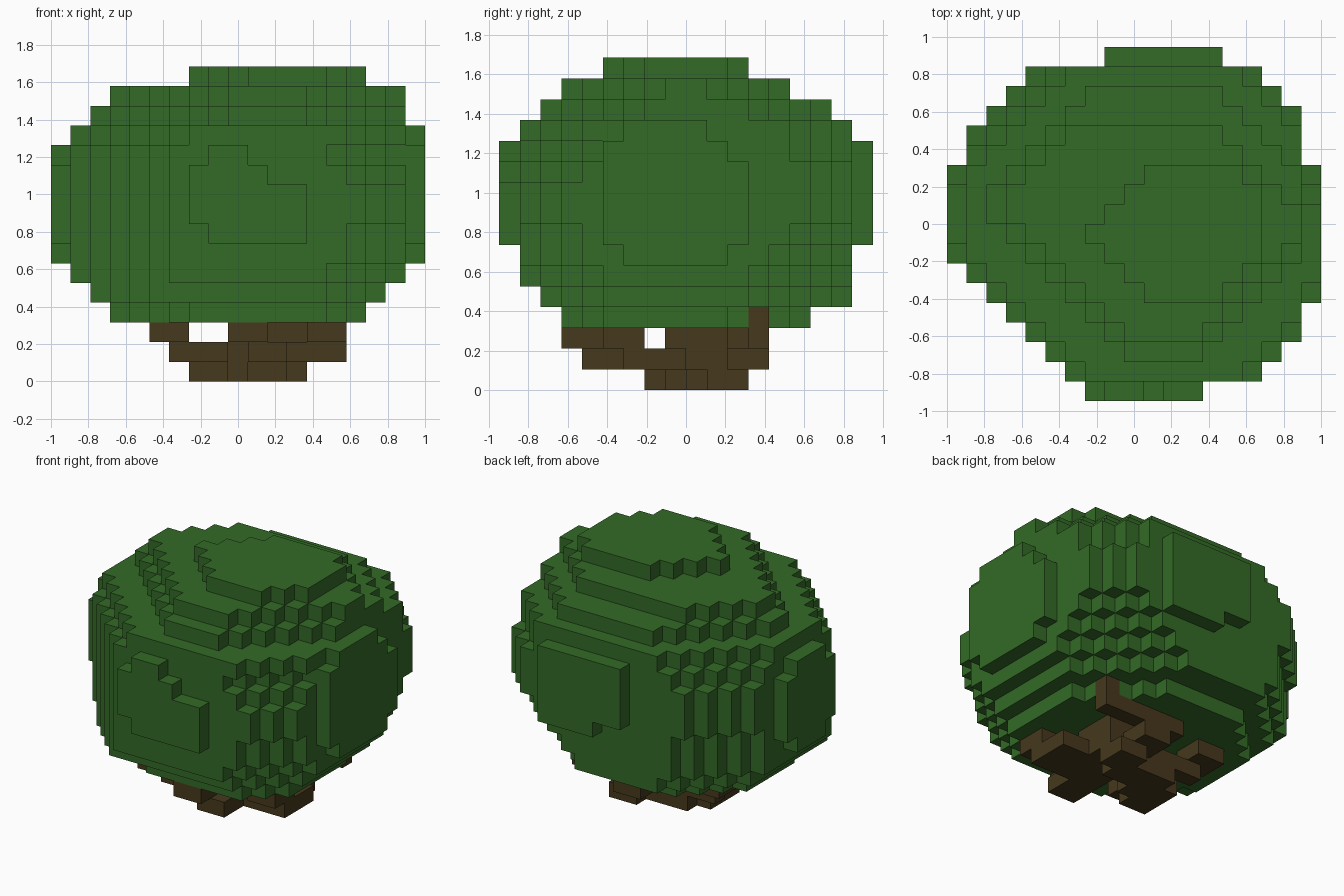
import bpy
import bmesh
from mathutils import Vector

if "Cube" in bpy.data.objects:
    bpy.data.objects.remove(bpy.data.objects["Cube"], do_unlink=True)

UNIT = 2 / 19
ORIGIN = Vector((-1, -9 * UNIT, 0))


def make_material(name, color):
    material = bpy.data.materials.new(name)
    material.use_nodes = True
    material.diffuse_color = color
    material.node_tree.nodes["Principled BSDF"].inputs["Base Color"].default_value = color
    return material


def box(x0, x1, y0, y1, z0, z1):
    return {(x, y, z) for x in range(x0, x1) for y in range(y0, y1) for z in range(z0, z1)}


def stepped_layer(z, x0, x1, y0, y1, corners):
    """One slab of blocks with stepped corners: back left, back right, front right, front left."""
    kept = set()
    for x, y, level in box(x0, x1, y0, y1, z, z + 1):
        low, high = x - x0, x1 - 1 - x
        front, back = y - y0, y1 - 1 - y
        distances = (low + back, high + back, high + front, low + front)
        if all(distance >= cut for distance, cut in zip(distances, corners)):
            kept.add((x, y, level))
    return kept


def build_blocks(name, cells, material):
    """Skin a set of grid cells with only its exposed faces."""
    bm = bmesh.new()
    corners = {}

    def corner(point):
        key = tuple(point)
        if key not in corners:
            corners[key] = bm.verts.new(ORIGIN + Vector(point) * UNIT)
        return corners[key]

    for cell in sorted(cells):
        for axis in range(3):
            for side in (0, 1):
                neighbour = list(cell)
                neighbour[axis] += 2 * side - 1
                if tuple(neighbour) in cells:
                    continue
                loop = []
                for u, v in ((0, 0), (1, 0), (1, 1), (0, 1)):
                    point = list(cell)
                    point[axis] += side
                    point[(axis + 1) % 3] += u
                    point[(axis + 2) % 3] += v
                    loop.append(corner(point))
                bm.faces.new(loop if side else loop[::-1])
    mesh = bpy.data.meshes.new(name)
    bm.to_mesh(mesh)
    bm.free()
    mesh.materials.append(material)
    obj = bpy.data.objects.new(name, mesh)
    bpy.context.collection.objects.link(obj)
    return obj


leaf_green = make_material("leaf green", (0.033, 0.143, 0.020, 1))
bark_brown = make_material("bark brown", (0.061, 0.040, 0.012, 1))

# Trunk foot and hub
trunk = box(7, 9, 7, 10, 0, 1) | box(8, 10, 8, 11, 0, 1) | box(9, 12, 9, 11, 0, 1) | box(11, 13, 10, 12, 0, 1)
trunk |= box(8, 13, 8, 11, 1, 2) | box(11, 13, 8, 11, 2, 3)

# Spreading branches
front_branch = box(10, 12, 4, 8, 1, 2) | box(9, 11, 3, 5, 2, 3)
right_branch = box(12, 15, 6, 9, 1, 2) | box(13, 15, 5, 7, 2, 3)
back_branch = box(10, 12, 11, 13, 1, 2) | box(9, 11, 11, 13, 2, 3)
back_branch |= box(11, 15, 12, 13, 2, 3) | box(14, 15, 12, 13, 3, 4)
left_back_branch = box(6, 9, 10, 11, 1, 2) | box(5, 7, 10, 12, 2, 3)
left_front_branch = box(6, 9, 6, 8, 1, 2) | box(5, 7, 5, 7, 2, 3)
branches = front_branch | right_branch | back_branch | left_back_branch | left_front_branch

# Canopy slabs from bottom to top: x range, y range, corner steps
layers = [
    (3, 16, 3, 15, (3, 4, 2, 4)),
    (2, 17, 2, 17, (4, 5, 3, 3)),
    (1, 18, 1, 17, (4, 5, 4, 5)),
    (1, 18, 1, 17, (4, 4, 3, 5)),
    (1, 18, 1, 17, (4, 3, 3, 5)),
    (1, 18, 1, 17, (3, 2, 2, 5)),
    (1, 18, 1, 17, (3, 2, 2, 5)),
    (1, 18, 1, 17, (3, 2, 3, 5)),
    (1, 18, 1, 17, (4, 3, 4, 5)),
    (1, 18, 1, 17, (5, 3, 3, 6)),
    (2, 18, 2, 16, (5, 4, 5, 7)),
    (3, 18, 3, 14, (3, 4, 5, 6)),
    (7, 16, 5, 12, (3, 1, 2, 3)),
]
canopy = set()
for level, (x0, x1, y0, y1, steps) in enumerate(layers, start=3):
    canopy |= stepped_layer(level, x0, x1, y0, y1, steps)

# Thin bulges, one block deep, on the four sides
canopy |= box(8, 10, 0, 1, 7, 12) | box(7, 11, 0, 1, 8, 11) | box(7, 13, 0, 1, 8, 10) | box(8, 13, 0, 1, 7, 8)
canopy |= box(18, 19, 6, 10, 6, 13) | box(18, 19, 5, 11, 7, 12) | box(18, 19, 5, 12, 7, 11) | box(18, 19, 6, 11, 6, 7)
canopy |= box(0, 1, 8, 11, 6, 12) | box(0, 1, 7, 12, 7, 11)
canopy |= box(8, 14, 17, 18, 8, 12) | box(10, 14, 17, 18, 7, 8)

build_blocks("trunk_and_branches", trunk | branches, bark_brown)
build_blocks("leaf_canopy", canopy - branches, leaf_green)
